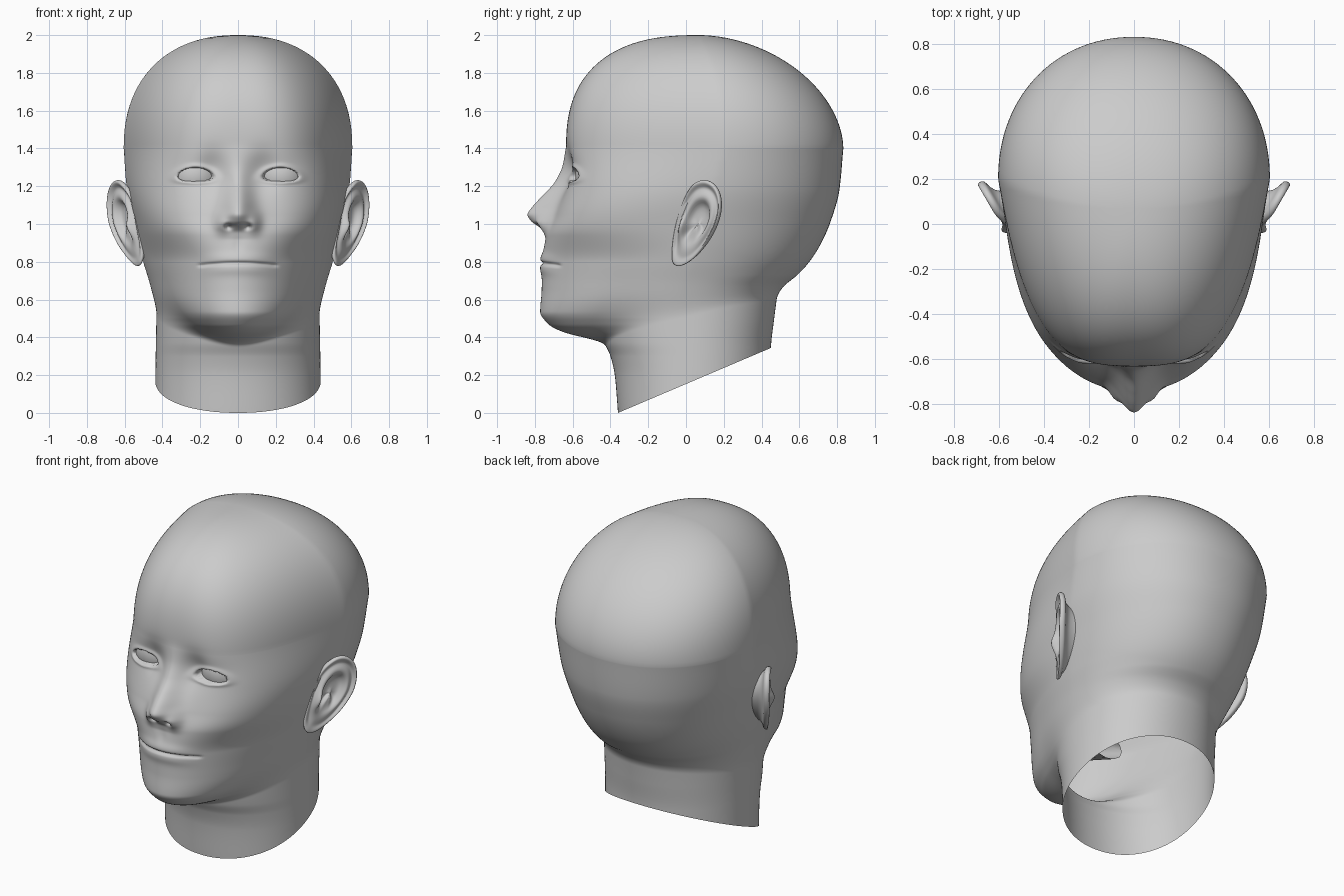
import bpy, bmesh, math
from mathutils import Vector

cube = bpy.data.objects.get("Cube")
if cube:
    bpy.data.objects.remove(cube, do_unlink=True)

skin = bpy.data.materials.new("plain_grey")
skin.use_nodes = True
grey = (0.6, 0.6, 0.6, 1)
skin.diffuse_color = grey
skin.node_tree.nodes["Principled BSDF"].inputs["Base Color"].default_value = grey


def curve(*pts):
    """Smooth monotone curve through (z, value) points."""
    seg = [(b[1] - a[1]) / (b[0] - a[0]) for a, b in zip(pts, pts[1:])]
    tan = [seg[0]]
    for a, b in zip(seg, seg[1:]):
        tan.append(2 * a * b / (a + b) if a * b > 0 else 0)
    tan.append(seg[-1])

    def at(z):
        if z <= pts[0][0]:
            return pts[0][1]
        if z >= pts[-1][0]:
            return pts[-1][1]
        i = max(k for k in range(len(pts) - 1) if pts[k][0] <= z)
        h = pts[i + 1][0] - pts[i][0]
        t = (z - pts[i][0]) / h
        s = t * t * (3 - 2 * t)
        return (pts[i][1] * (1 - s) + pts[i + 1][1] * s
                + h * t * (1 - t) * (tan[i] * (1 - t) - tan[i + 1] * t))
    return at


def bump(d, size):
    return math.exp(-(d / size) ** 2)


def ramp(a, b, v):
    t = min(1, max(0, (v - a) / (b - a)))
    return t * t * (3 - 2 * t)


# Skull and jaw outline by height, up to the dome
DOME = 1.4
front = curve((.33, -.27), (.36, -.36), (.39, -.5), (.43, -.655), (.467, -.725), (.535, -.772),
              (.65, -.764), (.8, -.762), (.94, -.74), (1.05, -.695), (1.2, -.652), (DOME, -.635))
back = curve((.33, 0), (.5, .2), (.6, .38), (.67, .495), (.73, .59), (.87, .7),
             (1.02, .768), (1.18, .812), (DOME, .833))
width = curve((.33, .05), (.39, .16), (.43, .24), (.47, .3), (.6, .41), (.7, .46),
              (.8, .5), (1, .55), (1.2, .59), (DOME, .605))
middle = curve((.33, -.15), (.7, 0), (1.05, .1), (DOME, .2))
square = curve((.4, 2), (.8, 2), (1.05, 2.9), (DOME, 3.2))
taper = curve((.5, 0), (.8, .13), (1.05, .12), (DOME, .25))

# Neck outline by height
neck_front = curve((0, -.36), (.2, -.377), (.3, -.4), (.37, -.43), (.5, -.46))
neck_back = curve((0, .44), (.35, .45), (.5, .467), (.6, .48), (.7, .495))
neck_width = curve((0, .44), (.35, .435), (1, .42))

# Nose height over the face
nose = curve((.92, 0), (.955, .015), (.985, .055), (1.015, .11), (1.055, .145), (1.09, .133),
             (1.156, .093), (1.225, .045), (1.316, .012), (1.42, 0))

AXIS = .07
EYE = Vector((.225, -.446, 1.255))


def section(x, y, yc, w, f, b, n, narrow):
    """Signed distance to one egg-shaped cross-section."""
    dy = y - yc
    if dy > 0:
        e, n = b - yc, 2.1
    else:
        e = yc - f
        w *= 1 + narrow * max(-1.3, dy / e)
    rho = ((abs(x) / w) ** n + (abs(dy) / e) ** n) ** (1 / n)
    size = math.hypot(x, dy)
    return size - size / rho if rho > 1e-4 else -w


def outline(z):
    """Return the blended head and neck section at one height."""
    shapes = []
    if z > .33:
        t = min(.99999, max(0, (z - DOME) / (2 - DOME)))
        sf, sb, sw = [(1 - t ** p) ** (1 / p) for p in (2.5, 1.85, 2.25)]
        ease = sf * sb
        f, b, m = front(z), back(z), middle(z)
        if t > 0:
            f, b, m = [AXIS + (v - AXIS) * s for v, s in ((f, sf), (b, sb), (m, ease))]
        shapes.append((m, sw * width(z), f, b, square(z) - .6 * t, taper(z)))
    if z < 1:
        shapes.append((.04, neck_width(z), neck_front(z), neck_back(z), 2.1, 0))

    def inside(x, y):
        d = [section(x, y, *s) for s in shapes]
        if len(d) == 1:
            return d[0] < 0
        h = max(0, .1 - abs(d[0] - d[1])) / .1
        return min(d) - h * h * .025 < 0
    return inside


def face_relief(x, z):
    """Depth change of the face, negative is outwards."""
    d = -nose(z) * bump(x, .058 + .024 * ramp(1.3, 1.05, z))
    # Nostril wings and nostrils
    d -= .038 * bump(x - .085, .036) * bump(z - 1.0, .05)
    d += .035 * bump(x - .052, .017) * bump(z - .985, .014)
    # Eye sockets and lids
    d += .042 * bump(x - .135, .078) * bump(z - 1.28, .095)
    d += .012 * bump(x - .25, .1) * bump(z - 1.28, .08)
    dx = (x - EYE.x) / .094
    dz = z - EYE.z + .006 * dx * dx
    lid = .044 if dz > 0 else .032
    almond = math.hypot(dx, dz / lid) if abs(dx) < 1.6 else 2
    d -= .008 * bump(almond - 1.15, .28)
    d += .055 * ramp(1.04, .88, almond)
    # Lips, mouth line and the groove above
    fade = ramp(.24, .06, x)
    line = z - .793 + .012 * (x / .2) ** 2
    d -= fade * (.009 * bump(line - .026, .03) + .009 * bump(line + .03, .032))
    d += .016 * ramp(.225, .185, x) * bump(line, .008)
    d += .005 * bump(x, .025) * bump(z - .89, .04)
    return d


def finish(name, bm, mirror=True):
    bmesh.ops.recalc_face_normals(bm, faces=bm.faces)
    mesh = bpy.data.meshes.new(name)
    bm.to_mesh(mesh)
    bm.free()
    mesh.shade_smooth()
    mesh.materials.append(skin)
    obj = bpy.data.objects.new(name, mesh)
    bpy.context.collection.objects.link(obj)
    if mirror:
        mod = obj.modifiers.new("mirror", "MIRROR")
        mod.merge_threshold = .0005
    return obj


def skin_rows(bm, rows, closed=False):
    for a, b in zip(rows, rows[1:]):
        n = len(a)
        for j in range(n if closed else n - 1):
            k = (j + 1) % n
            bm.faces.new((a[j], a[k], b[k], b[j]))


# Head and neck: half shell, mirrored
COLS, LOW, TOP = 110, 210, 40
heights = [-.03 + (DOME + .03) * i / LOW for i in range(LOW)]
heights += [DOME + (2 - DOME) * math.sin(math.pi / 2 * i / TOP) for i in range(TOP)]
bm = bmesh.new()
rows = []
for z in heights:
    inside = outline(z)
    row = []
    for j in range(COLS + 1):
        u = math.pi * j / COLS
        a = u - .55 * math.sin(u)
        sx, sy = math.sin(a), -math.cos(a)
        lo, hi = 0, 1.3
        for _ in range(18):
            r = (lo + hi) / 2
            if inside(r * sx, AXIS + r * sy):
                lo = r
            else:
                hi = r
        x, y = lo * sx, AXIS + lo * sy
        if j in (0, COLS):
            x = 0
        if y < -.2 and .6 < z < 1.6:
            y += face_relief(x, z)
        row.append(bm.verts.new((x, y, z)))
    rows.append(row)
skin_rows(bm, rows)
crown = bm.verts.new((0, AXIS, 2))
for a, b in zip(rows[-1], rows[-1][1:]):
    bm.faces.new((a, b, crown))
# Slanted open cut under the neck
bmesh.ops.bisect_plane(bm, geom=bm.verts[:] + bm.edges[:] + bm.faces[:], clear_inner=True,
                       plane_co=(0, -.36, 0), plane_no=(0, -.345, .812))
finish("head", bm)

# Eyeballs
bm = bmesh.new()
bmesh.ops.create_uvsphere(bm, u_segments=40, v_segments=24, radius=.14)
bmesh.ops.translate(bm, verts=bm.verts, vec=EYE)
finish("eyeballs", bm)

# Ears: rings from the bowl out over the rim to the root, as (size, height)
rings = [(.04, -.035), (.25, -.035), (.42, -.028), (.52, .004), (.62, .012), (.72, .004),
         (.8, -.006), (.86, .004), (.92, .017), (.97, .016), (1, .003), (.98, -.012),
         (.92, -.02), (.82, -.026), (.72, -.05), (.66, -.12)]
bm = bmesh.new()
rows = []
for i, (size, height) in enumerate(rings):
    row = []
    for j in range(48):
        a = math.tau * j / 48
        c, s = math.cos(a), math.sin(a)
        lobe = ramp(-.95, -.4, s)
        v = .23 * s * size
        u = .115 * c * (1 + .12 * s) * size + .3 * v - .5 * v * v
        h = height
        if i < 10:
            h = height * (.3 + .7 * lobe)
            h += .025 * bump(size - .6, .2) * bump(c + 1, .25) * bump(s + .15, .35)
        else:
            u -= .05 * ramp(.95, .6, size)
        # Front edge sinks into the cheek
        h -= .022 * ramp(.3, 1, -c) * ramp(.5, 1, size)
        y = .055 + u
        x = .53 + .58 * (y + .08) + .1 * min(v, 0)
        row.append(bm.verts.new((x + .865 * h, y - .5 * h, 1.005 + v)))
    rows.append(row)
skin_rows(bm, rows, closed=True)
bm.faces.new(rows[0])
ears = finish("ears", bm)
ears.modifiers.new("smooth", "SUBSURF").levels = 1
ears.modifiers["smooth"].render_levels = 1

# Mouth cavity inside the head
bm = bmesh.new()
tube = [(-.68, .14, .03, .79), (-.58, .16, .08, .77), (-.42, .14, .1, .72), (-.25, .12, .08, .63)]
rows = [[bm.verts.new((w * math.cos(math.tau * j / 12), y, z + h * math.sin(math.tau * j / 12)))
         for j in range(12)] for y, w, h, z in tube]
skin_rows(bm, rows, closed=True)
finish("mouth_cavity", bm, mirror=False)
